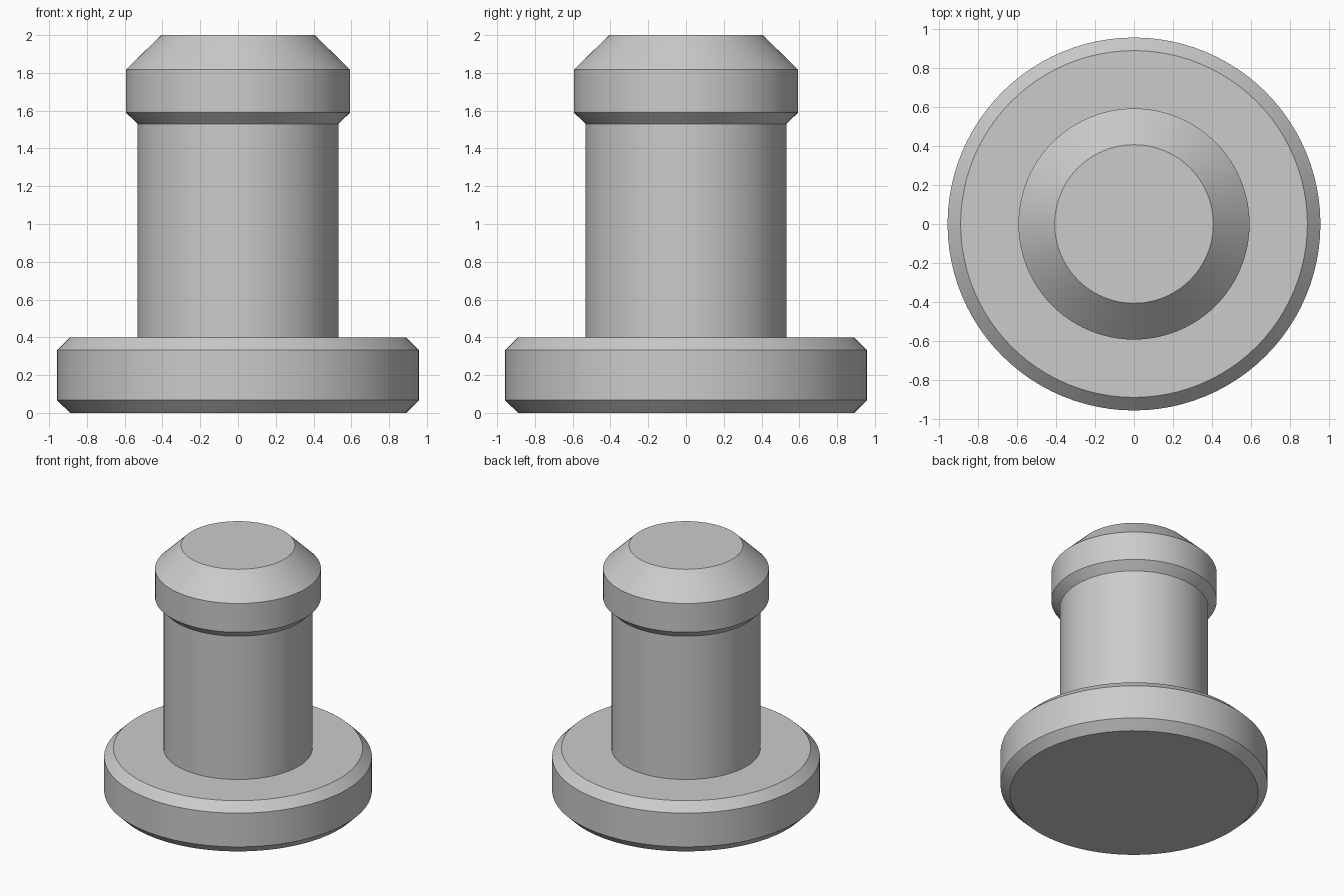
import bpy, bmesh, math

if "Cube" in bpy.data.objects:
    bpy.data.objects.remove(bpy.data.objects["Cube"])

SEGMENTS = 96

grey = bpy.data.materials.new("plain grey")
grey.diffuse_color = (0.6, 0.6, 0.6, 1)
grey.use_nodes = True
grey.node_tree.nodes["Principled BSDF"].inputs["Base Color"].default_value = grey.diffuse_color


def lathe(name, profile):
    """Closed solid of revolution from (radius, z) points, bottom to top."""
    bm = bmesh.new()
    rings = [[bm.verts.new((r * math.cos(a), r * math.sin(a), z))
              for a in (2 * math.pi * i / SEGMENTS for i in range(SEGMENTS))]
             for r, z in profile]
    for low, high in zip(rings, rings[1:]):
        for i in range(SEGMENTS):
            j = (i + 1) % SEGMENTS
            bm.faces.new((low[i], low[j], high[j], high[i]))
    bm.faces.new(rings[0][::-1])
    bm.faces.new(rings[-1])
    mesh = bpy.data.meshes.new(name)
    bm.to_mesh(mesh)
    bm.free()
    mesh.materials.append(grey)
    obj = bpy.data.objects.new(name, mesh)
    bpy.context.collection.objects.link(obj)
    bpy.context.view_layer.objects.active = obj
    obj.select_set(True)
    bpy.ops.object.shade_smooth_by_angle(angle=math.radians(30))
    obj.select_set(False)
    return obj


# One continuous turned pin: chamfered base flange, shaft, flared head
lathe("flanged_pin", [
    (0.89, 0), (0.957, 0.067), (0.957, 0.333), (0.89, 0.4),   # base flange
    (0.532, 0.4), (0.532, 1.53),                              # shaft
    (0.593, 1.59), (0.593, 1.817), (0.407, 2.0),              # head
])
